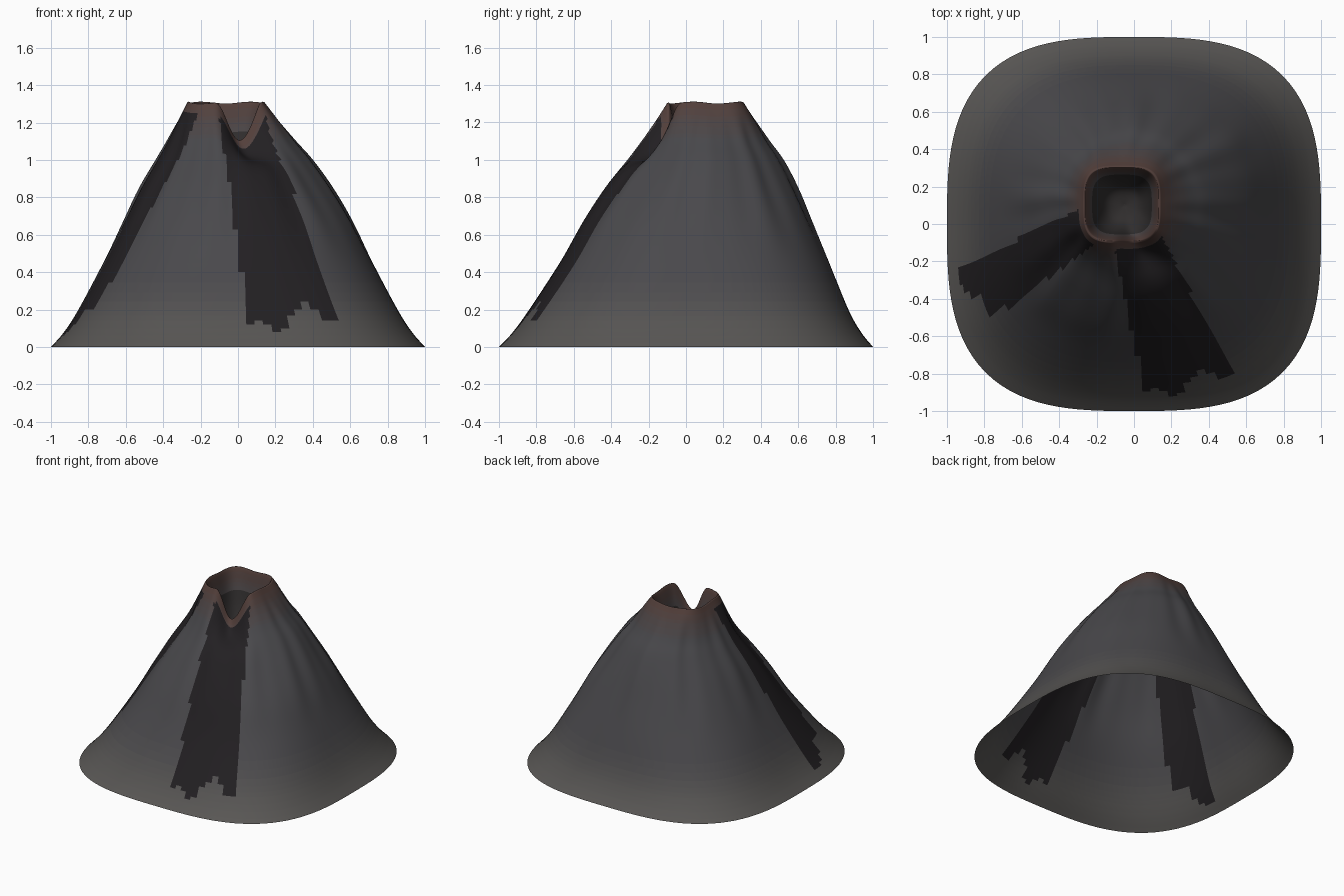
import bpy, bmesh, math
from mathutils import Vector

if "Cube" in bpy.data.objects:
    bpy.data.objects.remove(bpy.data.objects["Cube"])

SEG = 128   # vertices around each ring
SUB = 5     # rings between profile points

# Cross-sections: height, half width, centre x, centre y, squareness (2 = round)
OUTER = [(0, 1, 0, 0, 3), (.08, .93, 0, .005, 2.95), (.2, .853, 0, .015, 2.8),
         (.45, .72, 0, .045, 2.5), (.67, .61, 0, .06, 2.3), (.85, .513, -.01, .08, 2.05),
         (1, .417, -.02, .1, 1.95), (1.1, .345, -.035, .102, 2.05),
         (1.2, .277, -.05, .105, 2.5), (1.29, .218, -.062, .105, 3.4),
         (1.31, .203, -.065, .105, 3.6)]
CRATER = [(1.295, .19, -.065, .105, 3.6), (1.18, .165, -.065, .105, 3.4),
          (1.04, .135, -.06, .1, 3), (.94, .085, -.055, .1, 2.6), (.91, .006, -.05, .1, 2.2)]
# Dark lava streaks in plan: start, end, half width at start and end
STREAKS = [((.02, -.1), (.29, -.85), .13, .24), ((-.23, .0), (-.86, -.38), .1, .16)]
NOTCH_ANGLE, NOTCH_HALF = math.radians(-70), math.radians(37)


def smooth(t):
    t = min(max(t, 0), 1)
    return t * t * (3 - 2 * t)


def spline(points):
    """Catmull-Rom interpolation of the section table."""
    pts = [Vector(p) for p in points]
    out = []
    for i in range(len(pts) - 1):
        a, b, c, d = pts[max(i - 1, 0)], pts[i], pts[i + 1], pts[min(i + 2, len(pts) - 1)]
        for k in range(SUB):
            t = k / SUB
            out.append(.5 * (2 * b + (c - a) * t + (2 * a - 5 * b + 4 * c - d) * t * t
                             + (3 * b - a - 3 * c + d) * t ** 3))
    return out + [pts[-1]]


def section_point(sec, ang, inside):
    z, h, cx, cy, n = sec
    c, s = math.cos(ang), math.sin(ang)
    r = h * (abs(c) ** n + abs(s) ** n) ** (-1 / n)
    # Gullies on the upper slope
    if not inside:
        gully = math.sin(13 * ang) + .6 * math.sin(21 * ang + 1)
        r *= 1 + .012 * gully * smooth((z - .4) / .5) * smooth((1.31 - z) / .2)
    # Breach in the front of the rim, and a slightly uneven lip
    d = math.remainder(ang - NOTCH_ANGLE, 2 * math.pi) / NOTCH_HALF
    dip = math.cos(d * math.pi / 2) ** 2 if abs(d) < 1 else 0
    lift = smooth((z - .9) / .4)
    z -= .2 * dip * lift + .005 * (1 + math.sin(5 * ang)) * lift
    return Vector((cx + r * c, cy + r * s, z))


def in_streak(p):
    for a, b, w0, w1 in STREAKS:
        a, b = Vector(a), Vector(b)
        v, q = b - a, p.xy - a
        t = q.dot(v) / v.length_squared
        side = (q.x * v.y - q.y * v.x) / v.length
        if 0 < t < 1 + .05 * math.sin(side * 22) and abs(side) < w0 + (w1 - w0) * t:
            return True
    return False


def material(name, rgb):
    m = bpy.data.materials.new(name)
    m.diffuse_color = (*rgb, 1)
    m.use_nodes = True
    m.node_tree.nodes["Principled BSDF"].inputs["Base Color"].default_value = m.diffuse_color
    return m


# Colour by height before the breach is cut: ash foot, rock, scorched rim
STOPS = [(0, (.10, .095, .09)), (.12, (.092, .088, .085)), (.35, (.068, .066, .072)),
         (1.1, (.066, .065, .071)), (1.2, (.074, .058, .058)), (1.31, (.088, .048, .04))]
BANDS = 40


def slope_colour(z):
    for (z0, a), (z1, b) in zip(STOPS, STOPS[1:]):
        if z <= z1:
            return Vector(a).lerp(Vector(b), (z - z0) / (z1 - z0))
    return Vector(STOPS[-1][1])


# Volcano shell: outer slope, lip and crater in one skin, open underneath
bm = bmesh.new()
sections = spline(OUTER + CRATER)
lip = (len(OUTER) - 1) * SUB
rings = [[bm.verts.new(section_point(s, 2 * math.pi * i / SEG, j > lip)) for i in range(SEG)]
         for j, s in enumerate(sections)]
for j in range(len(rings) - 1):
    lo, hi = rings[j], rings[j + 1]
    level = (sections[j][0] + sections[j + 1][0]) / 2
    band = min(int(level / 1.31 * BANDS), BANDS - 1)
    for i in range(SEG):
        k = (i + 1) % SEG
        f = bm.faces.new((lo[i], lo[k], hi[k], hi[i]))
        f.smooth = True
        if j >= lip:
            f.material_index = band if level > 1.15 else BANDS
        elif j < lip - 7 and in_streak(f.calc_center_median()):
            f.material_index = BANDS + 1
        else:
            f.material_index = band
bm.faces.new(rings[-1]).material_index = BANDS

mesh = bpy.data.meshes.new("volcano")
bm.to_mesh(mesh)
bm.free()
volcano = bpy.data.objects.new("volcano", mesh)
bpy.context.collection.objects.link(volcano)

for b in range(BANDS):
    mesh.materials.append(material(f"slope_{b}", slope_colour((b + .5) / BANDS * 1.31)))
mesh.materials.append(material("crater_floor", (.03, .027, .027)))
mesh.materials.append(material("lava_streak", (.016, .014, .016)))
